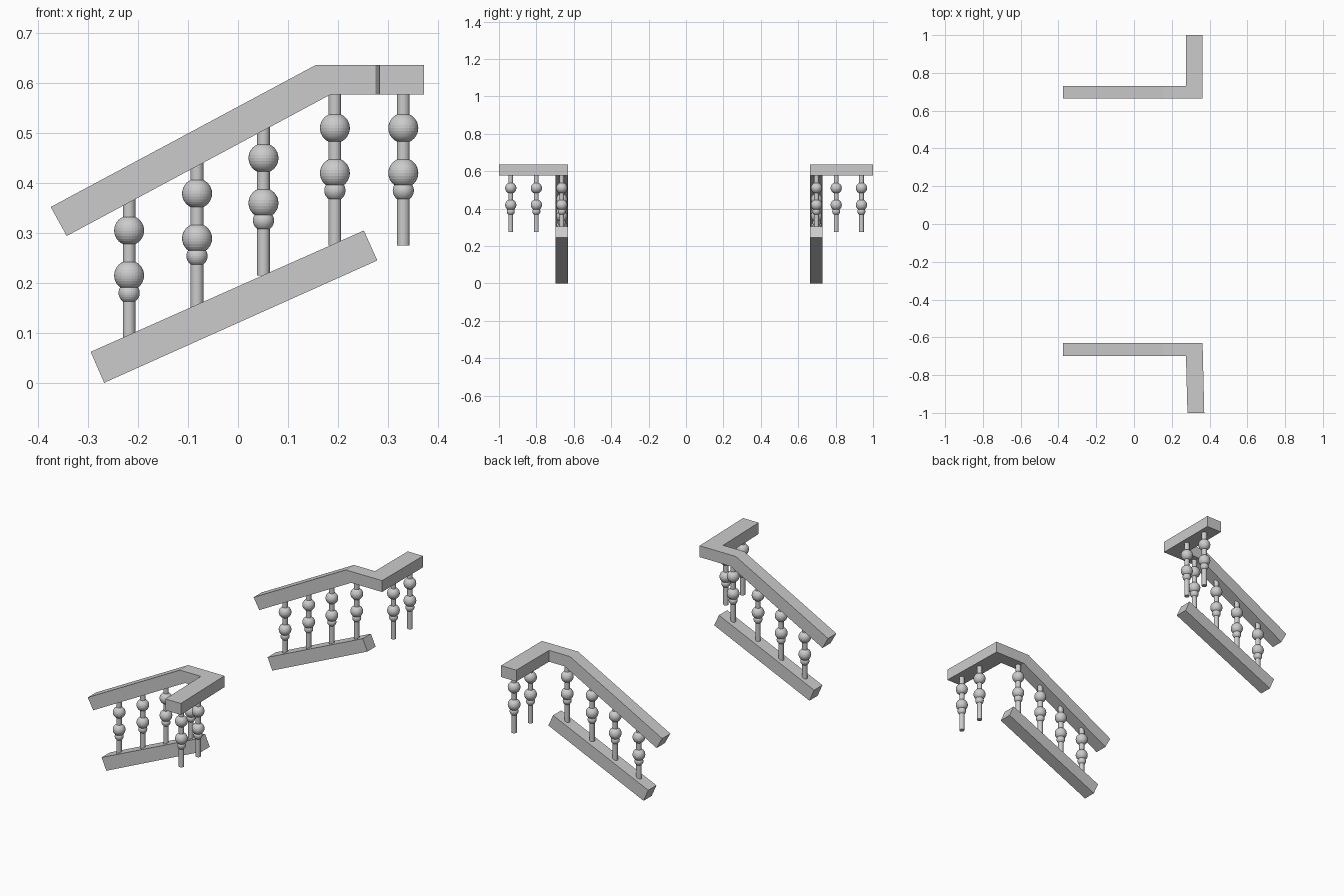
import bpy, bmesh
from mathutils import Matrix

if "Cube" in bpy.data.objects:
    bpy.data.objects.remove(bpy.data.objects["Cube"])


def add_object(name, bm):
    bmesh.ops.recalc_face_normals(bm, faces=bm.faces[:])
    mesh = bpy.data.meshes.new(name)
    bm.to_mesh(mesh)
    bm.free()
    obj = bpy.data.objects.new(name, mesh)
    bpy.context.collection.objects.link(obj)
    return obj


def loft(name, stations):
    """Skin a closed bar through four-cornered cross-sections."""
    bm = bmesh.new()
    rings = [[bm.verts.new(p) for p in s] for s in stations]
    for a, b in zip(rings, rings[1:]):
        for i in range(4):
            j = (i + 1) % 4
            bm.faces.new((a[i], a[j], b[j], b[i]))
    bm.faces.new(rings[0])
    bm.faces.new(rings[-1])
    return add_object(name, bm)


def section(low, high, y_in, y_out):
    """Cross-section of a sloping bar, from its lower and upper edge (x, z)."""
    return [(low[0], y_in, low[1]), (high[0], y_in, high[1]),
            (high[0], y_out, high[1]), (low[0], y_out, low[1])]


def landing_section(inner, outer):
    """Cross-section of the level bar, from its two side edges (x, y)."""
    return [(*inner, 0.577), (*inner, 0.636), (*outer, 0.636), (*outer, 0.577)]


def baluster_mesh():
    """Turned post: thin shaft with two large beads and a small one; origin at top bead."""
    bm = bmesh.new()
    top, bottom = 0.075, -0.235
    bmesh.ops.create_cone(bm, cap_ends=True, segments=32, radius1=0.0127, radius2=0.0127,
                          depth=top - bottom,
                          matrix=Matrix.Translation((0, 0, (top + bottom) / 2)))
    for z, r in ((0, 0.03), (-0.09, 0.03), (-0.125, 0.0212)):
        bmesh.ops.create_uvsphere(bm, u_segments=32, v_segments=16, radius=r,
                                  matrix=Matrix.Translation((0, 0, z)))
    mesh = bpy.data.meshes.new("baluster")
    bm.to_mesh(mesh)
    bm.free()
    return mesh


post = baluster_mesh()
slope_posts = [(-0.218, 0.305), (-0.082, 0.379), (0.051, 0.45), (0.194, 0.51)]

# side, inner y, outer y, landing end x (inner, outer), landing post y positions
sides = [("front", -0.630, -0.698, (0.372, 0.283), (-0.80, -0.937)),
         ("back", 0.664, 0.731, (0.363, 0.275), (0.803, 0.938))]

for side, y_in, y_out, end_x, landing_y in sides:
    end_y = -1.0 if side == "front" else 1.0
    # Handrail: slope, level bend, mitred corner, landing arm
    loft(side + "_handrail", [
        section((-0.343, 0.294), (-0.375, 0.352), y_in, y_out),
        section((0.185, 0.577), (0.155, 0.636), y_in, y_out),
        landing_section((0.363, y_in), (0.275, y_out)),
        landing_section((end_x[0], end_y), (end_x[1], end_y))])
    # Sloping bottom rail
    loft(side + "_bottom_rail", [
        section((-0.268, 0.0), (-0.295, 0.062), y_in, y_out),
        section((0.279, 0.245), (0.252, 0.305), y_in, y_out)])
    # Balusters on the slope and along the landing
    spots = [(x, (y_in + y_out) / 2, z) for x, z in slope_posts]
    spots += [(0.331, y, 0.51) for y in landing_y]
    for i, spot in enumerate(spots):
        obj = bpy.data.objects.new(f"{side}_baluster_{i + 1}", post)
        obj.location = spot
        bpy.context.collection.objects.link(obj)
